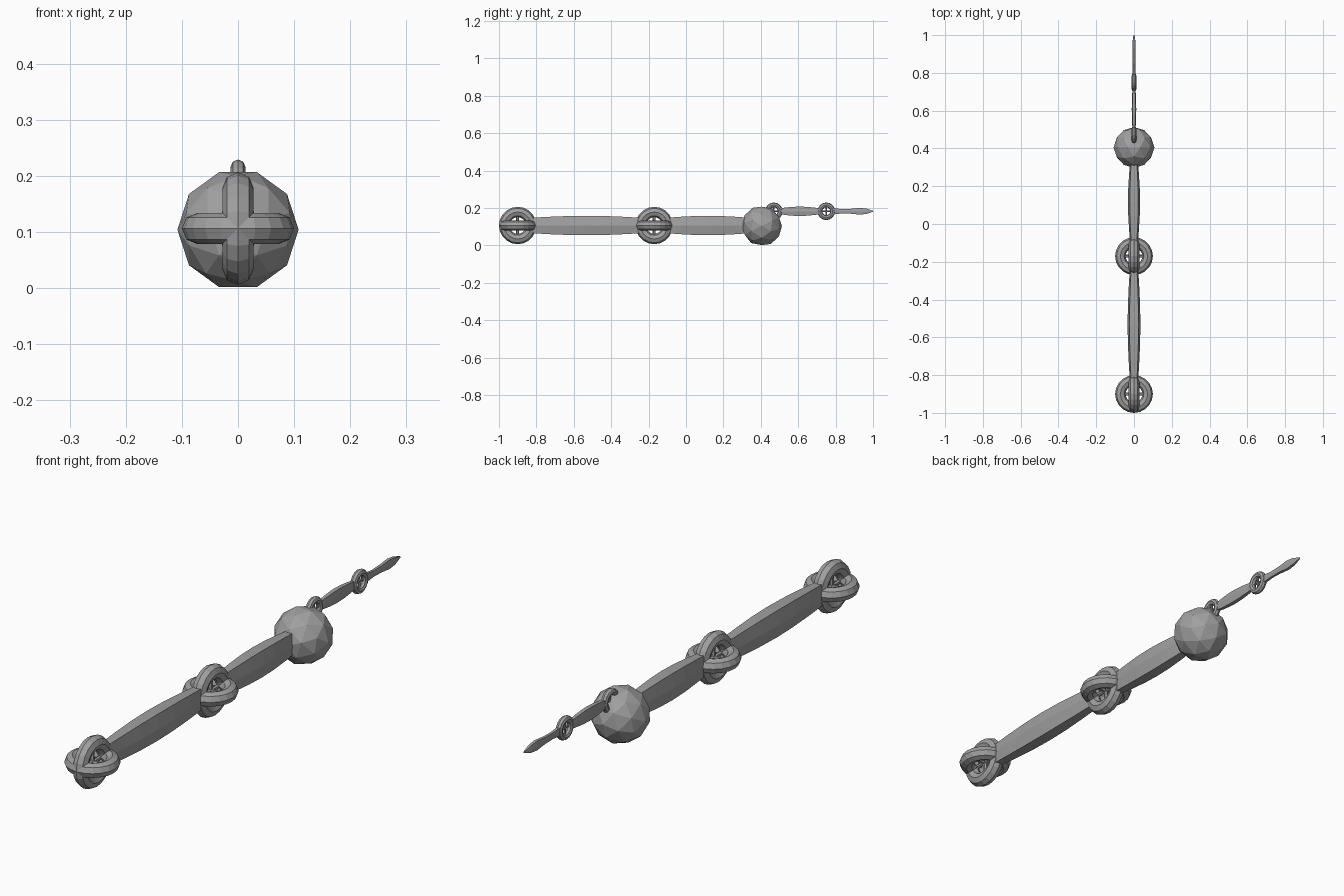
import bpy, bmesh, math
from mathutils import Matrix, Vector

if "Cube" in bpy.data.objects:
    bpy.data.objects.remove(bpy.data.objects["Cube"])

ZC = 0.106   # height of the main axis
ZT = 0.182   # height of the thin tail

iron = bpy.data.materials.new("iron grey")
iron.diffuse_color = (0.35, 0.35, 0.35, 1)
iron.use_nodes = True
iron.node_tree.nodes["Principled BSDF"].inputs["Base Color"].default_value = iron.diffuse_color


def finish(name, bm):
    """Turn a bmesh into a flat shaded object."""
    bmesh.ops.recalc_face_normals(bm, faces=bm.faces)
    me = bpy.data.meshes.new(name)
    bm.to_mesh(me)
    bm.free()
    me.materials.append(iron)
    ob = bpy.data.objects.new(name, me)
    bpy.context.collection.objects.link(ob)
    return ob


def ring(name, y, z, major, minor, axis, seg=20, sides=8):
    """Torus around the X or Z axis."""
    bm = bmesh.new()
    rows = []
    for i in range(seg):
        a = 2 * math.pi * i / seg
        row = []
        for j in range(sides):
            b = 2 * math.pi * j / sides
            r = major + minor * math.cos(b)
            row.append(bm.verts.new((r * math.cos(a), r * math.sin(a), minor * math.sin(b))))
        rows.append(row)
    for i in range(seg):
        p, q = rows[i], rows[(i + 1) % seg]
        for j in range(sides):
            k = (j + 1) % sides
            bm.faces.new((p[j], q[j], q[k], p[k]))
    rot = Matrix.Rotation(math.pi / 2, 4, 'Y') if axis == 'X' else Matrix()
    bm.transform(Matrix.Translation((0, y, z)) @ rot)
    return finish(name, bm)


def spokes(name, y, z, length, rad, axes):
    """Thin crossing rods inside a ring."""
    bm = bmesh.new()
    for ax in axes:
        rot = Vector((0, 0, 1)).rotation_difference(Vector(ax)).to_matrix().to_4x4()
        bmesh.ops.create_cone(bm, cap_ends=True, segments=6, radius1=rad, radius2=rad,
                              depth=length, matrix=Matrix.Translation((0, y, z)) @ rot)
    return finish(name, bm)


def bar(name, z, stations):
    """Swelling bar lofted along Y; stations are (y, half width, half height)."""
    bm = bmesh.new()
    rows = []
    for y, w, h in stations:
        outline = ((0.7 * w, h), (w, 0), (0.7 * w, -h), (-0.7 * w, -h), (-w, 0), (-0.7 * w, h))
        rows.append([bm.verts.new((x, y, z + dz)) for x, dz in outline])
    for p, q in zip(rows, rows[1:]):
        for j in range(6):
            k = (j + 1) % 6
            bm.faces.new((p[j], p[k], q[k], q[j]))
    bm.faces.new(rows[0])
    bm.faces.new(rows[-1])
    return finish(name, bm)


def swell(y0, y1, w0, w1, h0, h1, n=6):
    """Stations that bulge from (w0, h0) at the ends to (w1, h1) in the middle."""
    out = []
    for i in range(n + 1):
        s = math.sin(math.pi * i / n)
        out.append((y0 + (y1 - y0) * i / n, w0 + (w1 - w0) * s, h0 + (h1 - h0) * s))
    return out


# crossed ring joints
for tag, y in (("end", -0.9), ("middle", -0.17)):
    ring(tag + "_upright_ring", y, ZC, 0.072, 0.028, 'X')
    ring(tag + "_flat_ring", y, ZC, 0.072, 0.028, 'Z')
    spokes(tag + "_ring_spokes", y, ZC, 0.13, 0.008, ((1, 0, 0), (0, 1, 0), (0, 0, 1)))

# main bars
bar("long_bar", ZC, swell(-0.83, -0.235, 0.022, 0.034, 0.041, 0.052))
bar("short_bar", ZC, swell(-0.105, 0.34, 0.02, 0.032, 0.041, 0.052))

# faceted ball
bm = bmesh.new()
bmesh.ops.create_icosphere(bm, subdivisions=2, radius=0.108)
bm.transform(Matrix.Translation((0, 0.405, 0.104)) @ Matrix.Rotation(math.pi / 2, 4, 'X')
             @ Matrix.Rotation(math.radians(18), 4, 'Z'))
finish("ball", bm)

# small tail rings
for tag, y in (("ball", 0.47), ("tail", 0.75)):
    ring(tag + "_small_ring", y, ZT, 0.034, 0.013, 'X', seg=16)
    spokes(tag + "_small_ring_spokes", y, ZT, 0.06, 0.004, ((0, 1, 0), (0, 0, 1)))

# thin tail link and pointed tip
bar("tail_link", ZT, swell(0.50, 0.715, 0.008, 0.012, 0.016, 0.025))
bar("tail_tip", ZT, [(0.785, 0.008, 0.017), (0.83, 0.007, 0.012), (0.88, 0.008, 0.013),
                     (0.93, 0.009, 0.018), (0.965, 0.008, 0.014), (1.0, 0.003, 0.003)])
